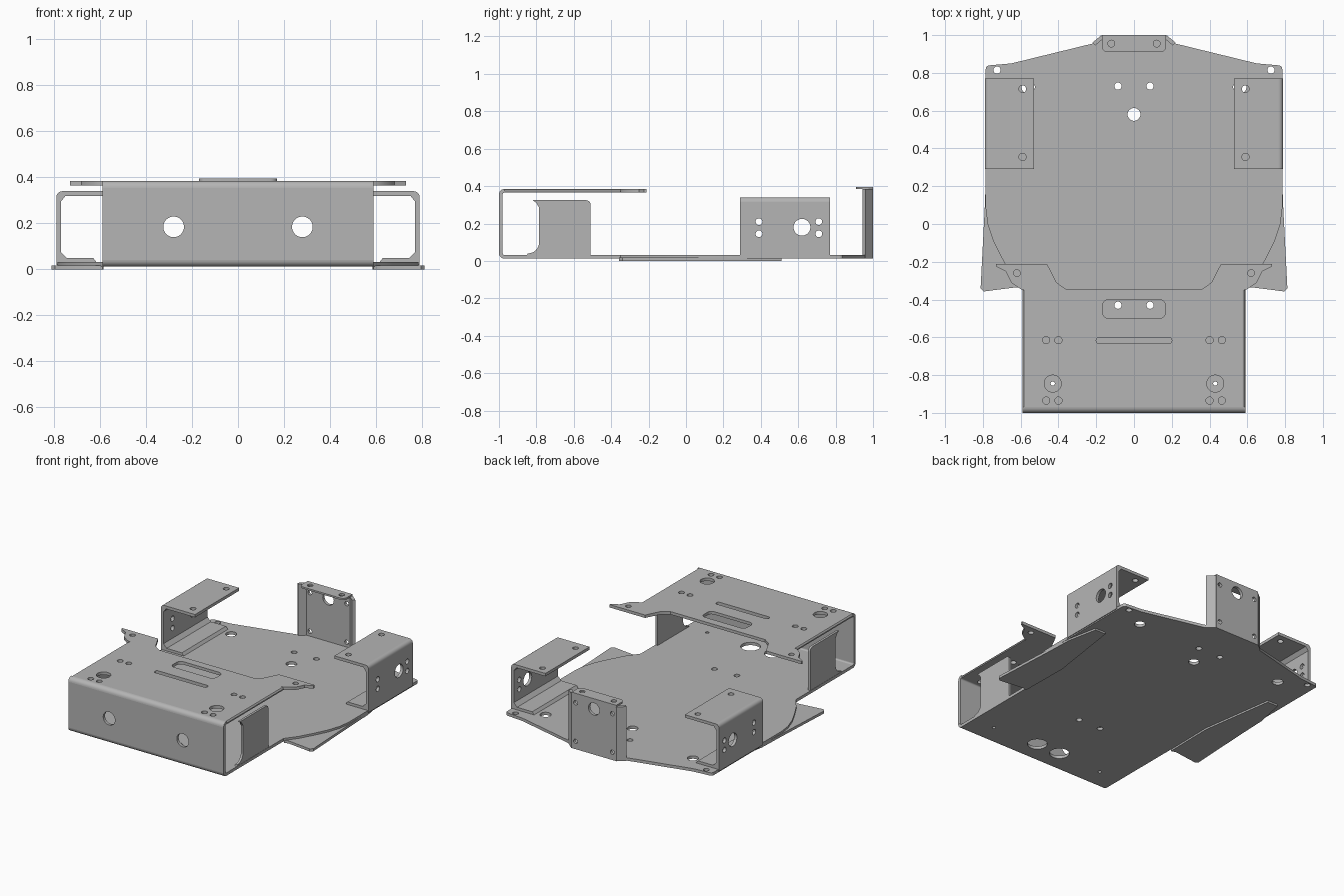
import bpy, bmesh
from math import sin, cos, pi, radians
from mathutils import Matrix

cube = bpy.data.objects.get("Cube")
if cube:
    bpy.data.objects.remove(cube)

steel = bpy.data.materials.new("grey_steel")
steel.use_nodes = True
GREY = (0.46, 0.46, 0.46, 1)
steel.diffuse_color = GREY
steel.node_tree.nodes["Principled BSDF"].inputs["Base Color"].default_value = GREY

# Local drawing plane -> world: plan, front elevation, side elevation
PLANES = {
    "XY": Matrix.Identity(4),
    "XZ": Matrix.Rotation(radians(90), 4, "X"),
    "YZ": Matrix(((0, 0, 1, 0), (1, 0, 0, 0), (0, 1, 0, 0), (0, 0, 0, 1))),
}
T = 0.02  # sheet thickness


def circle(x, y, r, n=32):
    return [(x + r * cos(2 * pi * i / n), y + r * sin(2 * pi * i / n)) for i in range(n)]


def arc(x, y, r, a0, a1, n=6):
    angles = [radians(a0 + (a1 - a0) * i / n) for i in range(n + 1)]
    return [(x + r * cos(a), y + r * sin(a)) for a in angles]


def rounded(x0, y0, x1, y1, r):
    return (arc(x1 - r, y1 - r, r, 0, 90) + arc(x0 + r, y1 - r, r, 90, 180)
            + arc(x0 + r, y0 + r, r, 180, 270) + arc(x1 - r, y0 + r, r, 270, 360))


def mirrored(points):
    return points + [(-x, y) for x, y in reversed(points)]


def pair(x, y, r):
    return [circle(s * x, y, r) for s in (-1, 1)]


def sheet(name, plane, lo, hi, outline, holes=()):
    """Cut an outline with holes and extrude it from lo to hi along the plane's world axis."""
    curve = bpy.data.curves.new(name, "CURVE")
    curve.dimensions, curve.fill_mode = "2D", "BOTH"
    curve.extrude = (hi - lo) / 2
    for loop in [outline, *holes]:
        spline = curve.splines.new("POLY")
        spline.points.add(len(loop) - 1)
        for p, (x, y) in zip(spline.points, loop):
            p.co = (x, y, 0, 1)
        spline.use_cyclic_u = True
    temp = bpy.data.objects.new(name, curve)
    bpy.context.collection.objects.link(temp)
    mesh = bpy.data.meshes.new_from_object(temp.evaluated_get(bpy.context.evaluated_depsgraph_get()))
    bpy.data.objects.remove(temp)
    bpy.data.curves.remove(curve)
    mesh.transform(PLANES[plane])
    offset = [0, 0, 0]
    offset[{"YZ": 0, "XZ": 1, "XY": 2}[plane]] = (lo + hi) / 2
    mesh.transform(Matrix.Translation(offset))
    bm = bmesh.new()
    bm.from_mesh(mesh)
    bmesh.ops.remove_doubles(bm, verts=bm.verts, dist=0.0001)
    bmesh.ops.recalc_face_normals(bm, faces=bm.faces)
    bm.to_mesh(mesh)
    bm.free()
    mesh.materials.clear()
    mesh.materials.append(steel)
    obj = bpy.data.objects.new(name, mesh)
    bpy.context.collection.objects.link(obj)
    obj.select_set(True)
    bpy.context.view_layer.objects.active = obj
    return obj


def bend(name, plane, lo, hi, x, y, r, a0, a1):
    """Quarter-round fold of the sheet."""
    sheet(name, plane, lo, hi, arc(x, y, r, a0, a1) + arc(x, y, max(r - T, 0.001), a1, a0))


bpy.ops.object.select_all(action="DESELECT")

# Base plate
R = 0.03
base_side = [(0.59, -1 + R), (0.59, -0.35), (0.65, -0.27), (0.70, -0.18), (0.745, -0.09),
             (0.775, 0), (0.785, 0.08)] + arc(0.765, 0.82, 0.02, 0, 90) + [
             (0.65, 0.85), (0.22, 0.955), (0.17, 0.998)]
base_holes = (pair(0.085, 0.73, 0.019) + pair(0.725, 0.815, 0.019) + pair(0.56, 0.725, 0.035)
              + pair(0.085, -0.43, 0.019) + pair(0.43, -0.845, 0.011) + pair(0.09, -0.83, 0.062)
              + [circle(0, 0.58, 0.034)])
sheet("base_plate", "XY", 0.012, 0.012 + T, mirrored(base_side), base_holes)

# Front wall and its folds
TOP = 0.385
sheet("front_wall", "XZ", -1, -1 + T,
      rounded(-0.59, 0.012 + R, 0.59, TOP - R, 0.001), pair(0.28, 0.185, 0.045))
bend("lower_front_fold", "YZ", -0.59, 0.59, -1 + R, 0.012 + R, R, 180, 270)
bend("upper_front_fold", "YZ", -0.59, 0.59, -1 + R, TOP - R, R, 90, 180)

# Top deck with swept ears
deck_side = [(0.575, -1 + R), (0.575, -0.35), (0.60, -0.345), (0.65, -0.31), (0.68, -0.25),
             (0.73, -0.225), (0.73, -0.212), (0.46, -0.212), (0.41, -0.31), (0.36, -0.345)]
deck_holes = (pair(0.43, -0.845, 0.045) + pair(0.62, -0.26, 0.018)
              + [rounded(-0.165, -0.50, 0.165, -0.40, 0.03),
                 rounded(-0.20, -0.633, 0.20, -0.60, 0.015)])
for hx in (0.40, 0.465):
    for hy in (-0.615, -0.935):
        deck_holes += pair(hx, hy, 0.019)
sheet("top_deck", "XY", TOP - T, TOP, mirrored(deck_side), deck_holes)

# Rear mounting tab: splayed wall, drilled face and top lip
plan = [(0.165, 0.98), (0.205, 0.945), (0.22, 0.96), (0.172, 1)]
sheet("rear_tab_face", "XZ", 0.98, 1, rounded(-0.17, 0.012, 0.17, 0.385, 0.005),
      pair(0.14, 0.065, 0.015) + pair(0.14, 0.33, 0.015) + [circle(0, 0.325, 0.042)])
sheet("rear_tab_lip", "XY", 0.384, 0.396,
      mirrored([(0.17, 1), (0.17, 0.94)] + arc(0.14, 0.94, 0.03, 0, -90)),
      pair(0.12, 0.955, 0.018))

for s, side in ((1, "left"), (-1, "right")):
    def flip(points):
        return [(s * x, y) for x, y in points]

    def span(a, b):
        return sorted((s * a, s * b))

    sheet(side + "_rear_tab_wing", "XY", 0.012, 0.385, flip(plan))

    # Softened side edge of the deck
    sheet(side + "_deck_edge", "XZ", -1 + R, -0.35,
          flip([(0.575, TOP), (0.583, TOP - 0.002), (0.59, TOP - 0.012),
                (0.59, TOP - T), (0.575, TOP - T)]))

    # Side gusset of the front box
    gusset = ([(-0.51, 0.02), (-0.51, 0.30)] + arc(-0.535, 0.30, 0.025, 0, 90)
              + [(-0.82, 0.325), (-0.80, 0.31), (-0.785, 0.285)]
              + arc(-0.845, 0.10, 0.06, 0, -90) + [(-0.86, 0.02)])
    sheet(side + "_gusset", "YZ", *span(0.572, 0.588), gusset)

    # Wing under the base plate
    wing = [(0.79, 0.09), (0.812, -0.34), (0.795, -0.357), (0.62, -0.335), (0.59, -0.345),
            (0.585, 0), (0.66, 0.51), (0.74, 0.51), (0.782, 0.30)]
    sheet(side + "_wing", "XY", 0, 0.018, flip(wing))

    # Side bracket: drilled wall, upper flange, foot and folds
    y0, y1, top, r = 0.29, 0.77, 0.34, 0.025
    wall_holes = [circle(hy, hz, 0.018) for hy in (0.39, 0.71) for hz in (0.145, 0.21)]
    sheet(side + "_bracket_wall", "YZ", *span(0.77, 0.79),
          [(y0, 0.02), (y1, 0.02), (y1, top - r), (y0, top - r)],
          wall_holes + [circle(0.62, 0.18, 0.045)])
    sheet(side + "_bracket_flange", "XY", top - T, top,
          flip([(0.79 - r, y0), (0.79 - r, y1), (0.53, y1), (0.53, y0)]),
          [circle(s * 0.59, hy, 0.019) for hy in (0.355, 0.715)])
    fold = arc(0.79 - r, top - r, r, 0, 90) + [(0.79 - r, top - T), (0.75, top - T),
                                               (0.77, top - 0.045)]
    sheet(side + "_bracket_fold", "XZ", y0, y1, flip(fold))
    foot = [(0.775, 0.025), (0.775, 0.08), (0.745, 0.05), (0.63, 0.05), (0.61, 0.025)]
    sheet(side + "_bracket_foot", "XZ", y0, y1, flip(foot))

# Smooth rounded bends and holes, keep cut edges crisp
bpy.ops.object.shade_smooth_by_angle(angle=radians(30))
